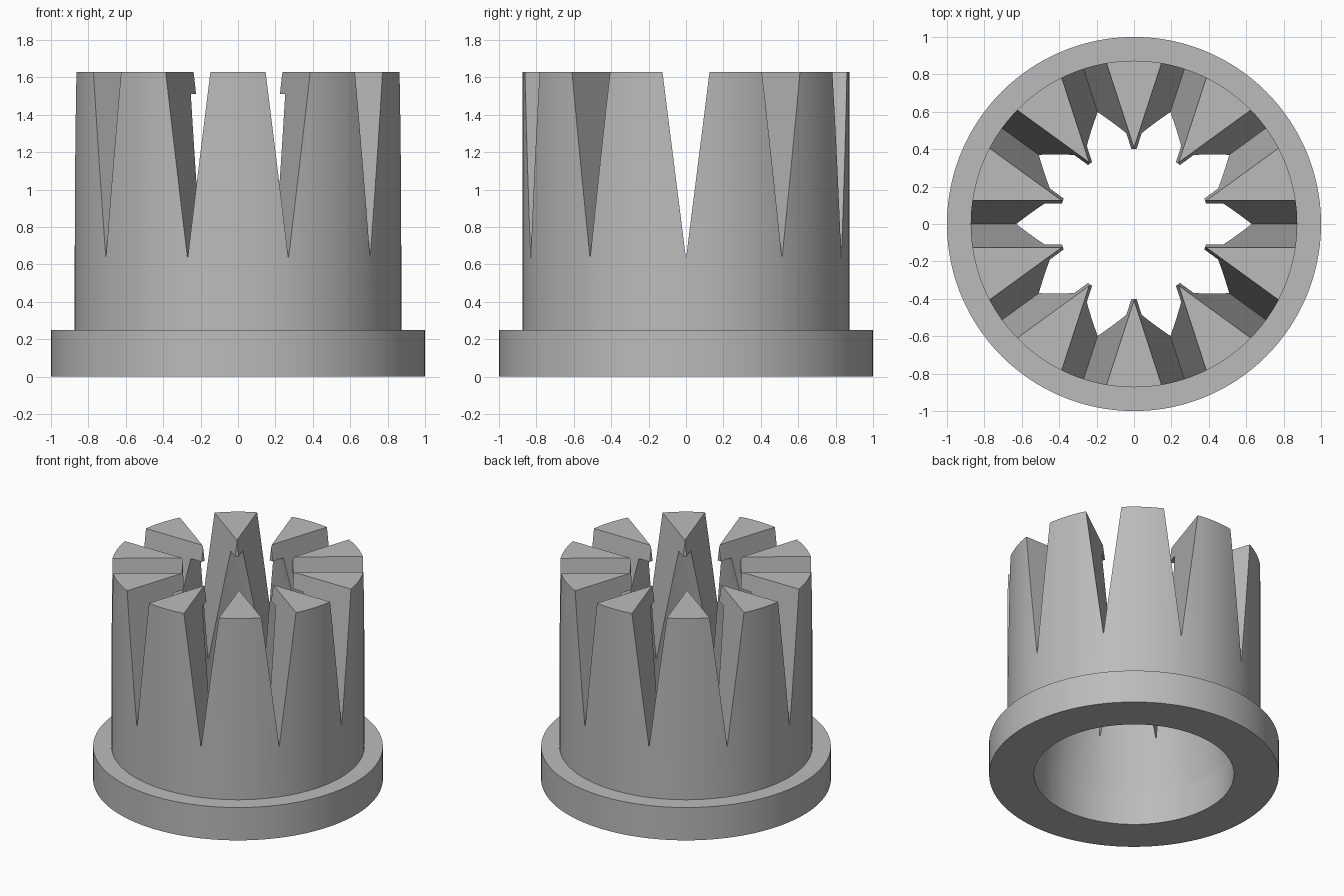
import bpy, bmesh, math
from mathutils import Matrix

cube = bpy.data.objects.get("Cube")
if cube:
    bpy.data.objects.remove(cube, do_unlink=True)

SEGMENTS = 160
HEIGHT = 1.63
SLOT_BASE = 0.63

grey = bpy.data.materials.new("plain grey")
grey.use_nodes = True
colour = (0.5, 0.5, 0.5, 1)
grey.diffuse_color = colour
grey.node_tree.nodes["Principled BSDF"].inputs["Base Color"].default_value = colour


def add_object(name, bm):
    bmesh.ops.recalc_face_normals(bm, faces=bm.faces)
    mesh = bpy.data.meshes.new(name)
    bm.to_mesh(mesh)
    bm.free()
    mesh.materials.append(grey)
    obj = bpy.data.objects.new(name, mesh)
    bpy.context.collection.objects.link(obj)
    return obj


def lathe(name, profile):
    """Turn a closed (radius, height) profile around the z axis."""
    bm = bmesh.new()
    rings = []
    for i in range(SEGMENTS):
        a = math.tau * i / SEGMENTS
        rings.append([bm.verts.new((r * math.cos(a), r * math.sin(a), z)) for r, z in profile])
    for i, ring in enumerate(rings):
        following = rings[(i + 1) % SEGMENTS]
        for j in range(len(profile)):
            k = (j + 1) % len(profile)
            bm.faces.new((ring[j], following[j], following[k], ring[k]))
    return add_object(name, bm)


def slot_cutter(angle):
    """V-shaped bar that cuts two opposite slots."""
    bm = bmesh.new()
    rise = 1.2
    half = 0.126 * rise
    section = [(0, SLOT_BASE), (half, SLOT_BASE + rise), (-half, SLOT_BASE + rise)]
    face = bm.faces.new([bm.verts.new((-1.2, y, z)) for y, z in section])
    bar = bmesh.ops.extrude_face_region(bm, geom=[face])
    ends = [v for v in bar["geom"] if isinstance(v, bmesh.types.BMVert)]
    bmesh.ops.translate(bm, verts=ends, vec=(2.4, 0, 0))
    bm.transform(Matrix.Rotation(angle, 4, "Z"))
    cutter = add_object("slot_cutter", bm)
    cutter.hide_render = True
    return cutter


# Flanged sleeve: outer wall, flat top, inner lip, tapered bore, straight bore
sleeve = lathe("toothed_sleeve", [
    (1, 0), (1, 0.25), (0.873, 0.25), (0.873, HEIGHT),
    (0.4, HEIGHT), (0.4, 1.51), (0.488, 1.51), (0.69, 0.25), (0.69, 0),
])

# Ten V slots leave ten pointed teeth
bpy.context.view_layer.objects.active = sleeve
sleeve.select_set(True)
for i in range(5):
    cutter = slot_cutter(i * math.tau / 10)
    mod = sleeve.modifiers.new("slot", "BOOLEAN")
    mod.operation = "DIFFERENCE"
    mod.solver = "EXACT"
    mod.object = cutter
    bpy.ops.object.modifier_apply(modifier=mod.name)
    bpy.data.objects.remove(cutter, do_unlink=True)

bpy.ops.object.shade_smooth_by_angle(angle=math.radians(8))
